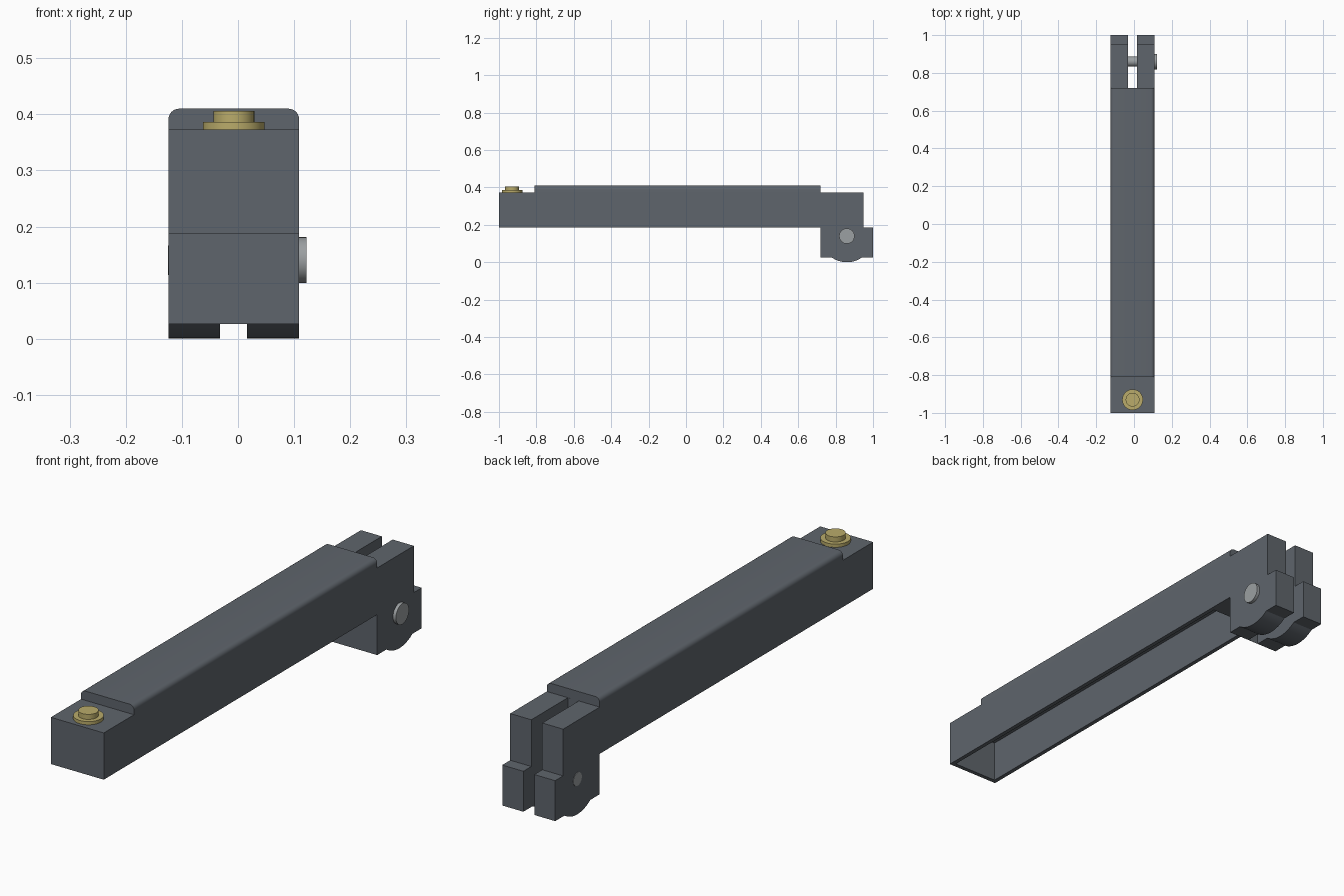
import bpy, bmesh, math
from mathutils import Matrix, Vector

if "Cube" in bpy.data.objects:
    bpy.data.objects.remove(bpy.data.objects["Cube"])

X0, X1 = -0.124, 0.109          # side faces of the arm
XC = (X0 + X1) / 2
PY, PZ = 0.86, 0.14             # hinge pin axis


def material(name, rgb):
    m = bpy.data.materials.new(name)
    m.diffuse_color = (*rgb, 1)
    m.use_nodes = True
    m.node_tree.nodes["Principled BSDF"].inputs["Base Color"].default_value = m.diffuse_color
    return m


GREY = material("dark grey metal", (0.114, 0.130, 0.150))
GOLD = material("brass", (0.49, 0.41, 0.145))
STEEL = material("light steel", (0.33, 0.35, 0.36))


def make(name, bm, mat):
    bmesh.ops.recalc_face_normals(bm, faces=bm.faces[:])
    me = bpy.data.meshes.new(name)
    bm.to_mesh(me)
    bm.free()
    me.materials.append(mat)
    ob = bpy.data.objects.new(name, me)
    bpy.context.collection.objects.link(ob)
    return ob


def activate(ob):
    bpy.ops.object.select_all(action='DESELECT')
    ob.select_set(True)
    bpy.context.view_layer.objects.active = ob


def smooth(ob):
    activate(ob)
    bpy.ops.object.shade_smooth_by_angle(angle=math.radians(30))


def box(name, lo, hi, mat):
    lo, hi = Vector(lo), Vector(hi)
    bm = bmesh.new()
    bmesh.ops.create_cube(bm, size=1, matrix=Matrix.Translation((lo + hi) / 2)
                          @ Matrix.Diagonal((*(hi - lo), 1)))
    return make(name, bm, mat)


def cylinder(name, radius, start, length, axis, mat):
    bm = bmesh.new()
    rot = Matrix.Rotation(math.pi / 2, 4, 'Y') if axis == 'X' else Matrix()
    bmesh.ops.create_cone(bm, cap_ends=True, segments=40, radius1=radius, radius2=radius, depth=length,
                          matrix=Matrix.Translation(start) @ rot @ Matrix.Translation((0, 0, length / 2)))
    ob = make(name, bm, mat)
    smooth(ob)
    return ob


def cut(ob, cutter):
    cutter.hide_render = True
    mod = ob.modifiers.new("cut", 'BOOLEAN')
    mod.operation, mod.solver, mod.object = 'DIFFERENCE', 'EXACT', cutter
    activate(ob)
    bpy.ops.object.modifier_apply(modifier=mod.name)
    bpy.data.objects.remove(cutter)


# Arm: side profile with rounded hinge bottom, extruded across the width
a = math.asin(0.114 / 0.14)
arc = [(PY + 0.14 * math.cos(t), PZ + 0.14 * math.sin(t))
       for t in (-math.pi + a + (math.pi - 2 * a) * i / 16 for i in range(17))]
profile = [(-1, 0.187), (0.72, 0.187), (0.72, 0.026), *arc, (1, 0.026), (1, 0.187), (0.95, 0.187),
           (0.95, 0.373), (0.72, 0.373), (0.72, 0.41), (-0.81, 0.41), (-0.81, 0.373), (-1, 0.373)]
bm = bmesh.new()
face = bm.faces.new([bm.verts.new((X0, y, z)) for y, z in profile])
ext = bmesh.ops.extrude_face_region(bm, geom=[face])
bmesh.ops.translate(bm, vec=(X1 - X0, 0, 0),
                    verts=[v for v in ext["geom"] if isinstance(v, bmesh.types.BMVert)])
bmesh.ops.recalc_face_normals(bm, faces=bm.faces[:])
# Rounded long edges of the raised top
top = [e for e in bm.edges if all(v.co.z > 0.405 for v in e.verts)
       and abs(e.verts[0].co.y - e.verts[1].co.y) > 1]
bmesh.ops.bevel(bm, geom=top, offset=0.019, segments=6, profile=0.5, affect='EDGES')
arm = make("arm", bm, GREY)

# Hollow underside and fork slot
W = 0.017
cut(arm, box("cavity_cutter", (X0 + W, -1 + W, 0.1), (X1 - W, 0.6, 0.355), GREY))
cut(arm, box("slot_cutter", (-0.032, 0.7202, -0.1), (0.016, 1.1, 0.5), GREY))
smooth(arm)

# Hinge pin with head on the right side
cylinder("hinge_pin", 0.0265, (X0 - 0.001, PY, PZ), X1 - X0, 'X', STEEL)
cylinder("pin_head", 0.041, (X1 - 0.002, PY, PZ), 0.015, 'X', STEEL)

# Brass button on the front end
cylinder("button_flange", 0.055, (XC, -0.93, 0.372), 0.014, 'Z', GOLD)
cylinder("button_cap", 0.0365, (XC, -0.93, 0.38), 0.026, 'Z', GOLD)
